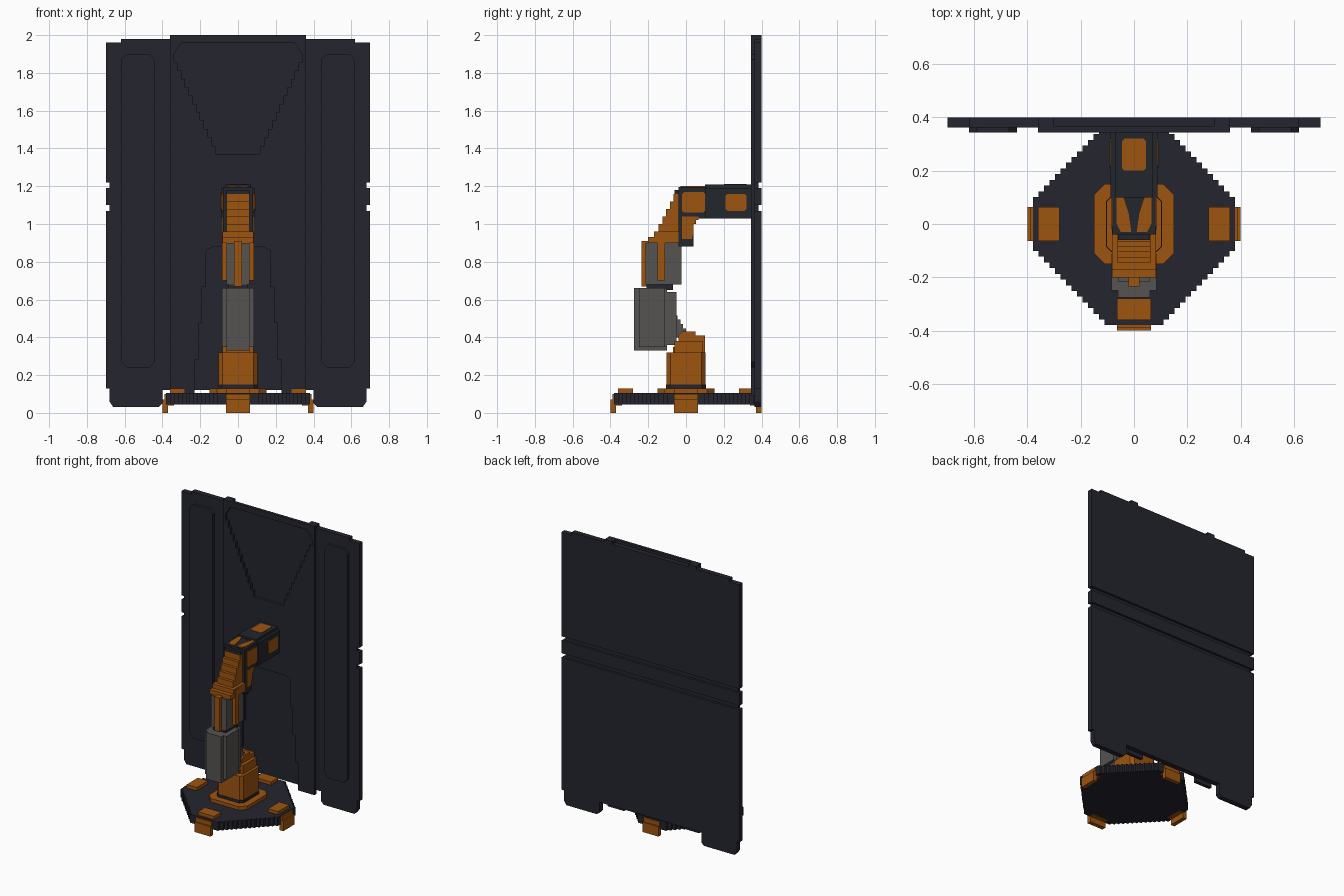
import bpy, bmesh, math
from mathutils import Matrix, Vector

cube = bpy.data.objects.get("Cube")
if cube:
    bpy.data.objects.remove(cube, do_unlink=True)

UNIT = 0.01  # all sizes below are in hundredths


def material(name, colour):
    mat = bpy.data.materials.new(name)
    mat.use_nodes = True
    mat.diffuse_color = (*colour, 1)
    mat.node_tree.nodes["Principled BSDF"].inputs["Base Color"].default_value = (*colour, 1)
    return mat


NAVY = material("dark navy", (0.018, 0.018, 0.028))
CHARCOAL = material("blue charcoal", (0.016, 0.02, 0.027))
ORANGE = material("burnt orange", (0.34, 0.09, 0.005))
GREY = material("warm grey", (0.092, 0.087, 0.083))


def prism(outline, axis, low, high):
    """A flat outline stretched along one axis."""
    place = {"x": lambda a, b, t: (t, a, b),
             "y": lambda a, b, t: (a, t, b),
             "z": lambda a, b, t: (a, b, t)}[axis]
    return [[place(a, b, t) for a, b in outline] for t in (low, high)]


def box(half, y_low, y_high, z_low, z_high):
    """A block centred on x = 0."""
    outline = [(y_low, z_low), (y_high, z_low), (y_high, z_high), (y_low, z_high)]
    return prism(outline, "x", -half, half)


def chamfered(a_low, a_high, b_low, b_high, cut):
    return [(a_low + cut, b_low), (a_high - cut, b_low), (a_high, b_low + cut),
            (a_high, b_high - cut), (a_high - cut, b_high), (a_low + cut, b_high),
            (a_low, b_high - cut), (a_low, b_low + cut)]


def stairs(start, end, steps, first_second=True):
    """Stepped line between two points."""
    points = [start]
    for i in range(steps):
        here = Vector(start).lerp(Vector(end), i / steps)
        there = Vector(start).lerp(Vector(end), (i + 1) / steps)
        corner = (here.x, there.y) if first_second else (there.x, here.y)
        points += [corner, tuple(there)]
    return points


def both_sides(outline, low, high):
    """A front-facing outline and its mirror image."""
    flipped = [(-a, b) for a, b in outline]
    return [prism(outline, "y", low, high), prism(flipped, "y", low, high)]


def part(name, mat, solids, turn=0):
    bm = bmesh.new()
    for bottom, top in solids:
        lower = [bm.verts.new(Vector(p) * UNIT) for p in bottom]
        upper = [bm.verts.new(Vector(p) * UNIT) for p in top]
        bm.faces.new(lower)
        bm.faces.new(upper)
        for i in range(len(lower)):
            j = (i + 1) % len(lower)
            bm.faces.new((lower[i], lower[j], upper[j], upper[i]))
    bmesh.ops.recalc_face_normals(bm, faces=bm.faces)
    bmesh.ops.rotate(bm, verts=bm.verts, matrix=Matrix.Rotation(turn, 3, "Z"))
    mesh = bpy.data.meshes.new(name)
    bm.to_mesh(mesh)
    bm.free()
    mesh.materials.append(mat)
    obj = bpy.data.objects.new(name, mesh)
    bpy.context.collection.objects.link(obj)
    return obj


# Shield plate: lower, band and upper sections split by grooves in the back
lower = [(0, 12), (40, 12), (40, 5), (42, 3), (66, 3), (68, 6), (68, 13),
         (70, 13), (70, 107), (0, 107)]
band = [(0, 110), (70, 110), (70, 119), (0, 119)]
upper = [(0, 122), (70, 122), (70, 196), (62, 196), (62, 198), (0, 198)]
sections = [s for o in (lower, band, upper) for s in both_sides(o, 36.3, 40)]
grooves = [box(68, 36.3, 38.3, z, z + 3) for z in (107, 119)]
part("shield_plate", NAVY, sections + grooves)

# Raised frame on the shield front, with stepped openings above and below
frame = [(0, 88), (13, 88)] + stairs((17, 86), (25, 9), 4)
frame += [(36, 9), (36, 200), (0, 200), (0, 196), (30, 196)]
frame += stairs((34, 190), (10, 137), 12) + [(0, 137)]
part("shield_frame", NAVY, both_sides(frame, 34.3, 36.6))
tops = [(30, 196), (36, 196), (36, 200), (30, 200)]
part("shield_rib_tops", NAVY, both_sides(tops, 34.3, 40))
part("shield_side_panels", NAVY, both_sides(chamfered(44, 62, 24, 190, 3), 34.3, 36.6))

# Base plate with stepped corners
quarter = stairs((38, 8), (9, 38), 14)
outline = quarter + [(-x, y) for x, y in reversed(quarter)]
outline += [(-x, -y) for x, y in quarter] + [(x, -y) for x, y in reversed(quarter)]
part("base_plate", NAVY, [prism(outline, "z", 4.5, 10.5)])

# Four stepped feet around the base
foot = [(40, 0), (40, 7), (39, 7), (39, 10), (36, 10), (36, 12.8), (28, 12.8),
        (28, 9), (34, 9), (34, 4), (37, 4), (37, 0)]
for i, side in enumerate(("left", "back", "right", "front")):
    part(side + "_foot", ORANGE, [prism(foot, "y", -6.3, 6.3)], i * math.pi / 2)

# Collar and turret
part("base_collar", ORANGE, [prism(chamfered(-15, 15, -15, 15, 4), "z", 10, 13)])
part("turret_ring", NAVY, [prism(chamfered(-10.5, 10.5, -10.5, 10.5, 2), "z", 12, 15)])
cheek = [(-10, 15), (10, 15), (10, 41), (5, 41), (5, 43), (-2, 43)]
cheek += stairs((-4, 41), (-10, 29), 4)
part("turret", ORANGE, [prism(cheek, "x", -6, 6),
                        prism(chamfered(-10.3, 10.3, -10.3, 10.3, 2), "z", 15, 32),
                        box(8.3, -6, 9, 30, 38)])

# Grey lower arm and its stepped link to the turret
link = stairs((-6, 54), (3, 40), 6) + [(-6, 40)]
part("arm_link", GREY, [prism(link, "x", -5, 5)])
part("lower_arm", GREY, [box(6, -27.5, -10, 33, 66), box(8.5, -25, -11, 35, 66),
                         box(6, -12, -5, 36, 64)])
part("arm_joint", NAVY, [box(5, -21, -7, 65, 68)])
part("upper_arm", GREY, [box(6, -21.5, -2.5, 68, 90)])

# Orange arm cover: front strip, side straps and stepped neck
cover = [box(2, -23.5, -20, 67, 91), box(8.5, -15, -11, 70, 95),
         box(8.3, -20, -4, 90, 93), box(8.3, -17, -4, 92, 96)]
for i in range(5):
    cover.append(box(6.2, 2 * i - 14.5, -3, 96 + 4 * i, 100 + 4 * i))
part("arm_cover", ORANGE, cover)

# Elbow and head that hold the shield
part("elbow", CHARCOAL, [box(8, -4, 4, 88, 104), box(8, -4, 11, 103, 119.5),
                         box(6, -6, -3, 115.5, 118)])
part("head", CHARCOAL, [box(8.8, 10, 34.5, 103, 119), box(7, 10, 34.5, 119, 121)])
fork = [(-2, 92), (3, 92), (4, 96)] + stairs((4, 98), (8, 104), 3) + [(-2, 104)]
part("elbow_fork", ORANGE, [prism(fork, "x", -8.5, 8.5)])

# Coloured inset plates on the elbow and head
part("elbow_side_plates", ORANGE, [prism(chamfered(-2, 10, 106, 117, 1), "x", -8.5, 8.5)])
part("head_side_plates", ORANGE, [prism(chamfered(21, 32, 107, 116, 1), "x", -9.2, 9.2)])
part("head_top_plate", ORANGE, [prism(chamfered(-4.5, 4.5, 20, 32, 1), "z", 120.5, 121.3)])
for sign, side in ((1, "left"), (-1, "right")):
    wedge = [(sign * x, y) for x, y in ((6.5, 10), (4, 10), (2, 4), (1, -3), (5, -3), (6.5, 0))]
    part(side + "_elbow_top_plate", ORANGE, [prism(wedge, "z", 119, 120)])
